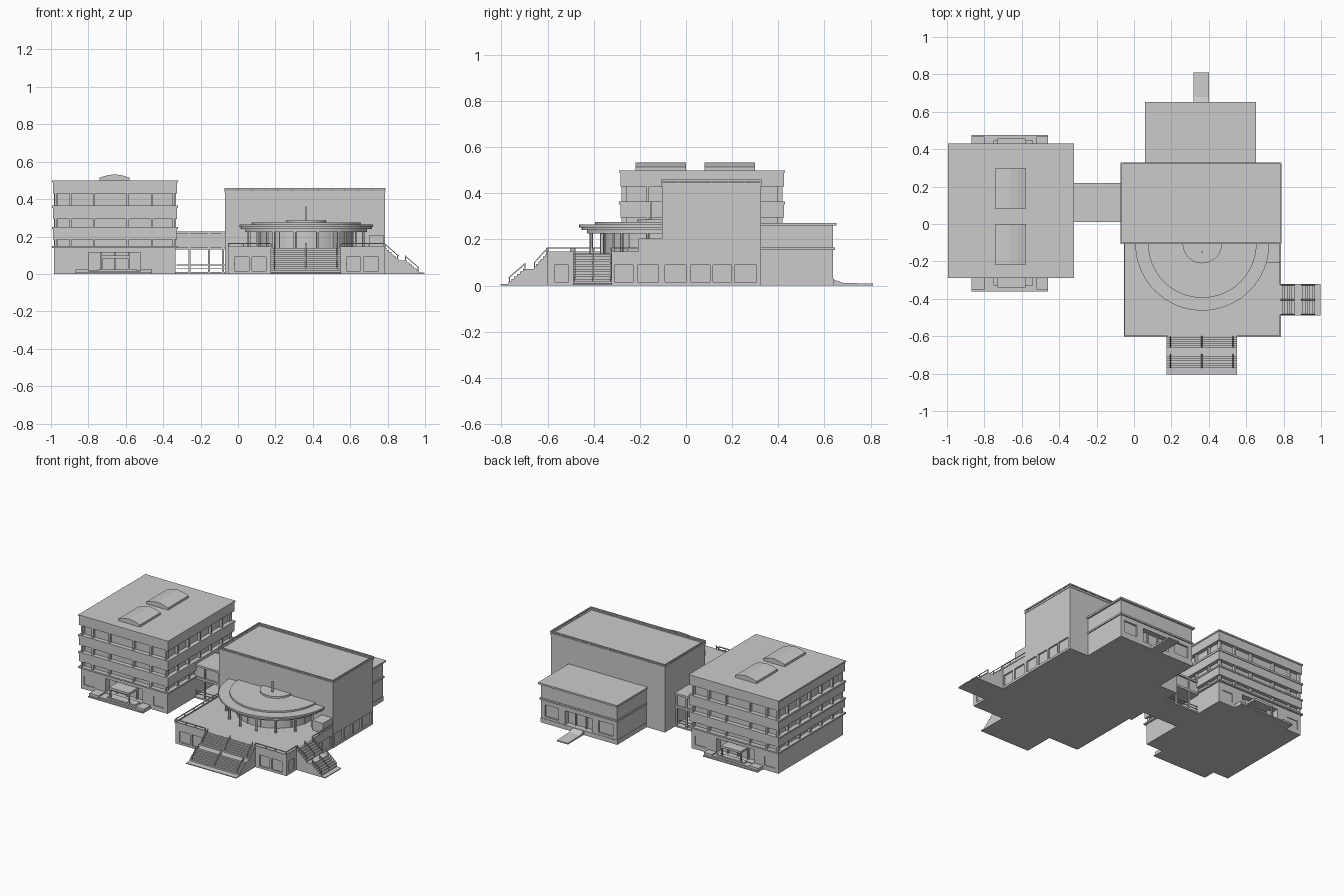
import bpy, bmesh
from math import sin, cos, pi

if "Cube" in bpy.data.objects:
    bpy.data.objects.remove(bpy.data.objects["Cube"])


def finish(name, bm):
    bmesh.ops.recalc_face_normals(bm, faces=bm.faces[:])
    me = bpy.data.meshes.new(name)
    bm.to_mesh(me)
    bm.free()
    ob = bpy.data.objects.new(name, me)
    bpy.context.collection.objects.link(ob)
    return ob


def boxes(name, items):
    """One object made of boxes given as (x0, x1, y0, y1, z0, z1)."""
    bm = bmesh.new()
    for b in items:
        vs = bmesh.ops.create_cube(bm, size=1)["verts"]
        for v in vs:
            for i in range(3):
                v.co[i] = b[2 * i] if v.co[i] < 0 else b[2 * i + 1]
    return finish(name, bm)


def prism(name, pts, a, b, place):
    """Closed profile extruded from a to b; place(u, v, w) gives the position."""
    bm = bmesh.new()
    lo = [bm.verts.new(place(u, v, a)) for u, v in pts]
    hi = [bm.verts.new(place(u, v, b)) for u, v in pts]
    bm.faces.new(lo)
    bm.faces.new(hi)
    n = len(pts)
    for i in range(n):
        bm.faces.new((lo[i], lo[(i + 1) % n], hi[(i + 1) % n], hi[i]))
    return finish(name, bm)


def cut(ob, items):
    """Recess openings into a wall."""
    for b in items:
        c = boxes("cutter", [b])
        c.hide_render = True
        m = ob.modifiers.new("cut", "BOOLEAN")
        m.object, m.operation, m.solver = c, "DIFFERENCE", "EXACT"
        bpy.context.view_layer.objects.active = ob
        bpy.ops.object.modifier_apply(modifier=m.name)
        bpy.data.objects.remove(c)


def smooth(ob):
    bpy.ops.object.select_all(action="DESELECT")
    ob.select_set(True)
    bpy.context.view_layer.objects.active = ob
    bpy.ops.object.shade_smooth_by_angle()


# ---- office block: ground floor, window core, wall bands, roof
X0, X1, Y0, Y1 = -0.99, -0.325, -0.285, 0.425
ground = boxes("office_ground_floor", [(X0 + .006, X1 - .008, Y0 + .008, Y1 - .008, 0, .15)])
cut(ground, [(-.80, -.52, Y0 - .1, Y0 + .05, .02, .115),
             (-.80, -.52, Y1 - .05, Y1 + .1, .02, .115),
             (-.96, -.88, Y0 - .1, Y0 + .014, .03, .09),
             (-.44, -.36, Y0 - .1, Y0 + .014, .03, .09),
             (-.96, -.88, Y1 - .014, Y1 + .1, .03, .09),
             (-.44, -.36, Y1 - .014, Y1 + .1, .03, .09)])
boxes("office_window_core", [(X0 + .025, X1 - .025, Y0 + .025, Y1 - .025, .145, .45)])
bands = [(X0, X1, Y0, Y1, a, b) for a, b in ((.185, .24), (.295, .352), (.43, .49))]
lips = [(X0 - .005, X1 + .004, Y0 - .005, Y1 + .005, a, b)
        for a, b in ((.14, .15), (.24, .25), (.352, .365), (.49, .50))]
boxes("office_bands", bands + lips)
posts = []
for z0, z1 in ((.15, .185), (.25, .295), (.365, .43)):
    for x in (-.975, -.895, -.77, -.59, -.46, -.345):
        for y in (Y0 + .018, Y1 - .018):
            posts.append((x - .006, x + .006, y - .012, y + .012, z0, z1))
    for k in range(1, 6):
        y = Y0 + (Y1 - Y0) * k / 6
        for x in (X0 + .018, X1 - .018):
            posts.append((x - .012, x + .012, y - .006, y + .006, z0, z1))
boxes("office_window_posts", posts)

# curved roof lights
arch = [(-.74, .50), (-.74, .515), (-.70, .527), (-.66, .533), (-.62, .527), (-.58, .515), (-.58, .50)]
for y0, y1 in ((-.22, 0), (.08, .30)):
    prism("roof_light", arch, y0, y1, lambda u, v, w: (u, w, v))

# entrances front and back: platform, steps, canopy, door frame
for s, yw, d in ((-1, Y0, .075), (1, Y1, .052)):
    def out(x0, x1, a, b, z0, z1):
        p, q = yw + s * a, yw + s * b
        return (x0, x1, min(p, q), max(p, q), z0, z1)
    boxes("entrance_steps", [out(-.87, -.46, -.01, d, 0, .008),
                             out(-.80, -.52, -.01, d - .015, .008, .016),
                             out(-.75, -.54, -.01, d - .03, .016, .025),
                             out(-.87, -.80, -.01, d - .01, 0, .025),
                             out(-.52, -.46, -.01, d - .01, 0, .025)])
    boxes("entrance_canopy", [out(-.73, -.58, -.04, d - .02, .083, .098),
                              out(-.73, -.722, d - .035, d - .025, .02, .083),
                              out(-.588, -.58, d - .035, d - .025, .02, .083)])
    boxes("entrance_doors", [out(x - .004, x + .004, -.05, -.035, .02, .115)
                             for x in (-.735, -.66, -.585)])

# ---- glazed link bridge
boxes("link_bridge", [(-.34, -.06, .01, .22, .13, .145), (-.34, -.06, .01, .22, .215, .228),
                      (-.34, -.06, .02, .21, .14, .22), (-.34, -.06, .01, .22, 0, .01)])
cols = [(x - .005, x + .005, y - .006, y + .006, .005, .22)
        for x in (-.26, -.155, -.08) for y in (.018, .212)]
rails = [(-.33, -.07, y - .002, y + .002, z, z + .004) for y in (.018, .212) for z in (.028, .046)]
boxes("link_columns_and_rails", cols + rails)

# ---- main hall with roof parapet rail
hall = boxes("main_hall", [(-.07, .785, -.105, .325, 0, .435)])
side = [(-.09, 0), (.02, .105), (.117, .198), (.21, .305)]
cut(hall, [(.775, .9, a, b, .015, .09) for a, b in side])
boxes("hall_roof", [(-.073, .788, -.108, .328, .435, .443)])
ring = []
for z0, z1, t in ((.443, .447, .012), (.452, .46, .008)):
    ring += [(-.073, .788, -.108, -.108 + t, z0, z1), (-.073, .788, .328 - t, .328, z0, z1),
             (-.073, -.073 + t, -.108, .328, z0, z1), (.788 - t, .788, -.108, .328, z0, z1)]
for k in range(13):
    x = -.07 + k * .0711
    ring += [(x - .003, x + .003, y - .003, y + .003, .44, .455) for y in (-.104, .324)]
for k in range(1, 6):
    y = -.105 + k * .072
    ring += [(x - .003, x + .003, y - .003, y + .003, .44, .455) for x in (-.069, .784)]
boxes("hall_roof_rail", ring)

# ---- rear wing with ledges and ramp
wing = boxes("rear_wing", [(.07, .64, .32, .637, 0, .262)])
cut(wing, [(.26, .46, .60, .7, .02, .125), (.10, .21, .625, .7, .045, .125),
           (.51, .61, .625, .7, .045, .125)])
boxes("rear_wing_ledges", [(.06, .652, .325, .652, .26, .272), (.064, .647, .325, .645, .155, .166),
                           (.067, .643, .325, .64, 0, .03)])
boxes("rear_doors", [(x - .004, x + .004, .60, .612, .02, .125) for x in (.32, .40)])
prism("rear_ramp", [(.63, 0), (.63, .03), (.68, .012), (.81, .008), (.81, 0)],
      .318, .40, lambda u, v, w: (w, u, v))

# ---- front podium with recessed panels and terrace rail
podium = boxes("podium", [(-.05, .782, -.60, -.10, 0, .14)])
front = [(-.02, .06), (.075, .15), (.58, .655), (.67, .75)]
flank = [(-.57, -.51), (-.31, -.23), (-.21, -.12)]
cut(podium, [(a, b, -.7, -.59, .015, .09) for a, b in front] +
    [(.772, .9, a, b, .015, .09) for a, b in flank] +
    [(-.1, -.04, a, b, .015, .09) for a, b in ((-.57, -.45), (-.42, -.29), (-.26, -.14))])
edge = []
for z, h in ((.137, .01), (.160, .005)):
    edge += [(-.053, .175, -.603, -.597, z, z + h), (.55, .785, -.603, -.597, z, z + h),
             (-.053, -.047, -.60, -.1, z, z + h), (.779, .785, -.60, -.49, z, z + h),
             (.779, .785, -.32, -.1, z, z + h)]
for x in (-.05, .03, .10, .175, .55, .63, .70, .782):
    edge.append((x - .003, x + .003, -.603, -.597, .14, .162))
for y in (-.5, -.4, -.3, -.2):
    edge.append((-.053, -.047, y - .003, y + .003, .14, .162))
for y in (-.49, -.32, -.25):
    edge.append((.779, .785, y - .003, y + .003, .14, .162))
boxes("terrace_rail", edge)
boxes("terrace_kiosk", [(.70, .78, -.205, -.10, .13, .205)])


# ---- two-flight stairs with handrails
def stairs(name, up, land, low, end, a, b, rail_at, place):
    pts = [(-.01, 0), (-.01, .138)]
    for d0, d1, z0, z1, n in ((0, up, .138, .072, 6), (land, low, .072, .008, 6)):
        for i in range(n):
            d, z = d0 + (d1 - d0) * (i + 1) / n, z0 + (z1 - z0) * i / n
            pts += [(d, z), (d, z + (z1 - z0) / n)]
    pts += [(end, .006), (end, 0)]
    prism(name, pts, a, b, place)
    for r in rail_at:
        for d0, d1, z0, z1 in ((0, up, .138, .072), (land, low, .072, .008)):
            prism(name + "_handrail", [(d0, z0 + .022), (d0, z0 + .028), (d1, z1 + .028), (d1, z1 + .022)],
                  r - .003, r + .003, place)
            for d, z in ((d0 + .004, z0), (d1 - .004, z1)):
                prism(name + "_post", [(d - .002, z - .005), (d - .002, z + .026), (d + .002, z + .026),
                                       (d + .002, z - .005)], r - .002, r + .002, place)


stairs("front_stairs", .06, .095, .17, .205, .175, .55, (.195, .3625, .53),
       lambda u, v, w: (w, -.60 - u, v))
stairs("side_stairs", .075, .11, .185, .215, -.49, -.32, (-.483, -.405, -.327),
       lambda u, v, w: (.782 + u, w, v))

# ---- half-round pavilion
CX, CY = .365, -.105


def half_disc(name, r, z0, z1):
    pts = [(CX - r * cos(pi * i / 32), CY - r * sin(pi * i / 32)) for i in range(33)]
    smooth(prism(name, pts, z0, z1, lambda u, v, w: (u, v, w)))


half_disc("pavilion_drum", .25, .135, .235)
half_disc("pavilion_soffit", .325, .225, .24)
half_disc("pavilion_roof_edge", .348, .24, .252)
half_disc("pavilion_roof_rim", .358, .252, .264)
half_disc("pavilion_roof_top", .29, .264, .275)
half_disc("pavilion_roof_cap", .105, .275, .287)
boxes("roof_mast", [(CX - .004, CX + .004, -.155, -.147, .28, .36)])
for i in range(8):
    a = pi * (i + .5) / 8
    bm = bmesh.new()
    bmesh.ops.create_cone(bm, segments=12, radius1=.008, radius2=.008, depth=.095, cap_ends=True)
    col = finish("pavilion_column", bm)
    col.location = (CX - .312 * cos(a), CY - .312 * sin(a), .1825)
    smooth(col)
    m = (CX - .25 * cos(a), CY - .25 * sin(a))
    boxes("drum_mullion", [(m[0] - .004, m[0] + .004, m[1] - .004, m[1] + .004, .138, .23)])
